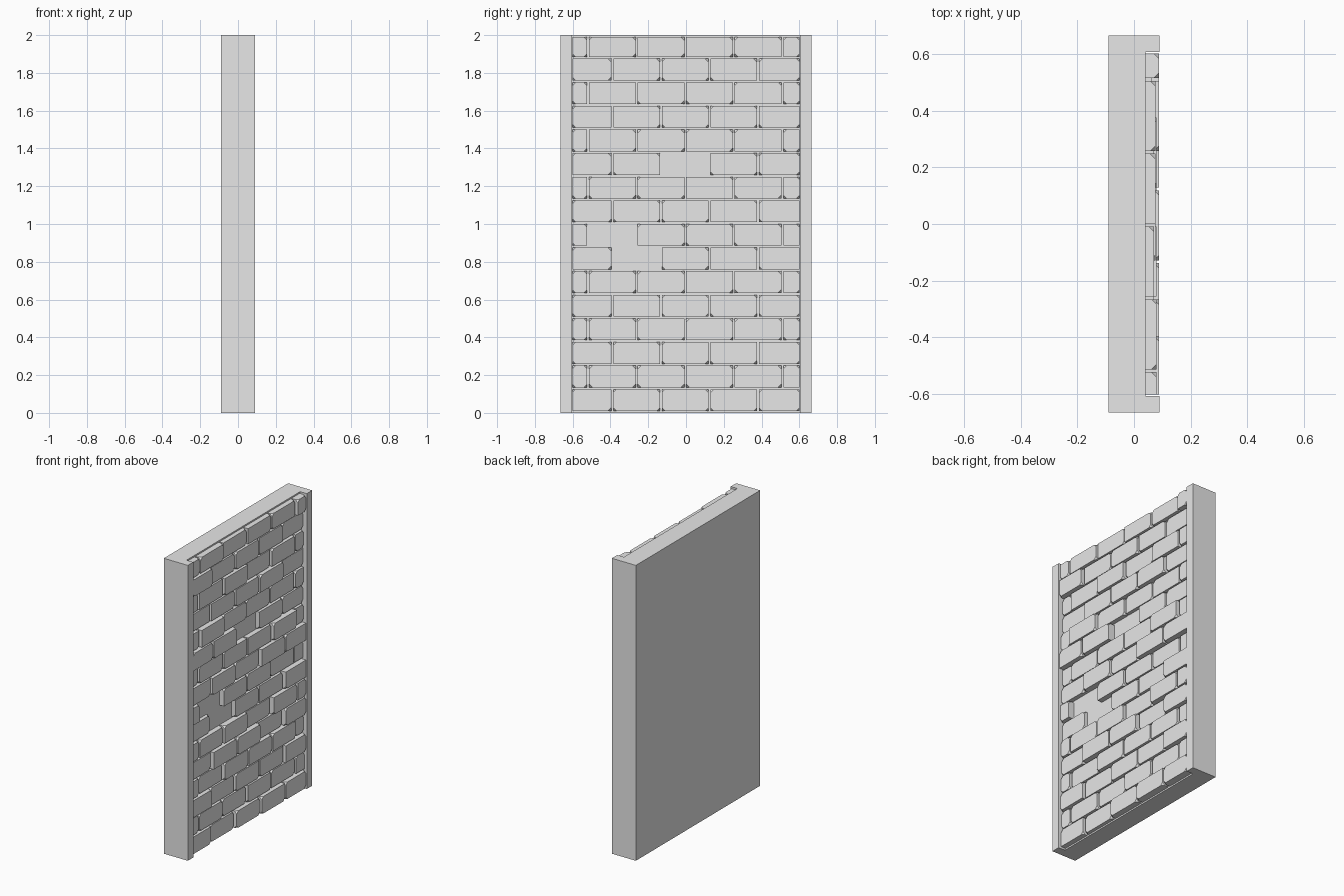
import bpy, bmesh, random
from mathutils import Vector

cube = bpy.data.objects.get("Cube")
if cube:
    bpy.data.objects.remove(cube, do_unlink=True)

rng = random.Random(7)

stone = bpy.data.materials.new("pale_grey_stone")
stone.use_nodes = True
GREY = (0.8, 0.8, 0.8, 1)
stone.diffuse_color = GREY
stone.node_tree.nodes["Principled BSDF"].inputs["Base Color"].default_value = GREY

HALF_X, HALF_Y, HEIGHT = 0.09, 0.665, 2.0
RECESS_X, RECESS_Y = 0.04, 0.607
ROWS, GAP, BRICK = 16, 0.01, 0.257


def finish(name, bm):
    mesh = bpy.data.meshes.new(name)
    bm.to_mesh(mesh)
    bm.free()
    mesh.materials.append(stone)
    obj = bpy.data.objects.new(name, mesh)
    bpy.context.collection.objects.link(obj)
    return obj


def add_box(bm, low, high):
    low, high = Vector(low), Vector(high)
    verts = bmesh.ops.create_cube(bm, size=1)["verts"]
    for v in verts:
        v.co = (low + high) / 2 + v.co * (high - low)
    return verts


# Wall slab: a channel-shaped outline, open at the recess, pulled upwards
bm = bmesh.new()
half = [(-HALF_X, HALF_Y), (HALF_X, HALF_Y), (HALF_X, RECESS_Y), (RECESS_X, RECESS_Y)]
outline = half + [(x, -y) for x, y in reversed(half)]
face = bm.faces.new([bm.verts.new((x, y, 0)) for x, y in outline])
top = bmesh.ops.extrude_face_region(bm, geom=[face])["geom"]
bmesh.ops.translate(bm, vec=(0, 0, HEIGHT),
                    verts=[g for g in top if isinstance(g, bmesh.types.BMVert)])
bmesh.ops.recalc_face_normals(bm, faces=bm.faces)
finish("wall_slab", bm)

# Brick courses: running bond, uneven depth, chipped front corners
EMPTY = {(7, 1), (6, 1), (10, 2)}
row_height = HEIGHT / ROWS
for row in range(ROWS):
    bm = bmesh.new()
    first = -0.39 if row % 2 == 0 else -0.518
    joints = [first + i * BRICK for i in range(6)]
    joints = [-RECESS_Y] + [j for j in joints if j < RECESS_Y - 0.05] + [RECESS_Y]
    for col, (y0, y1) in enumerate(zip(joints, joints[1:])):
        if (row, col) in EMPTY:
            continue
        front = rng.choice((0.064, 0.07, 0.075, 0.08, 0.088))
        verts = add_box(bm, (RECESS_X - 0.01, y0 + GAP / 2, row * row_height + GAP),
                        (front, y1 - GAP / 2, (row + 1) * row_height))
        if row == ROWS - 1:
            for v in verts:
                v.co.z = min(v.co.z, HEIGHT - GAP)
        chips = [v for v in verts if v.co.x > RECESS_X and rng.random() < 0.65]
        if chips:
            bmesh.ops.bevel(bm, geom=chips, offset=0.018, segments=1, affect='VERTICES')
    finish(f"brick_course_{row + 1}", bm)
